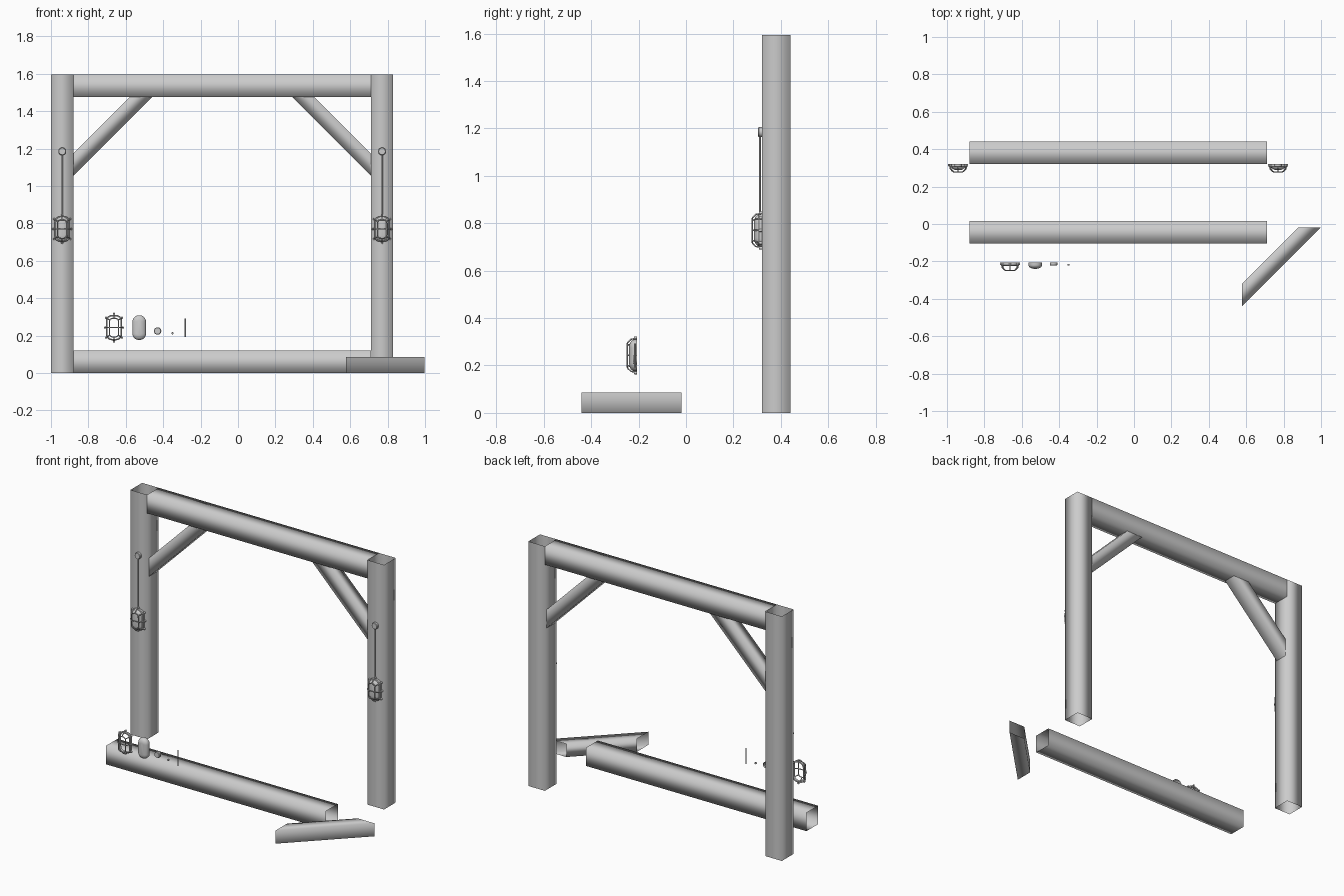
import bpy, bmesh
from math import sin, cos, pi
from mathutils import Vector

if "Cube" in bpy.data.objects:
    bpy.data.objects.remove(bpy.data.objects["Cube"])


def loft(name, loops, cap_end=False, closed=False, angle=None):
    """Skin a list of equal-length closed loops into one smooth mesh."""
    bm = bmesh.new()
    rings = [[bm.verts.new(p) for p in loop] for loop in loops]
    pairs = list(zip(rings, rings[1:]))
    if closed:
        pairs.append((rings[-1], rings[0]))
    for a, b in pairs:
        n = len(a)
        for i in range(n):
            j = (i + 1) % n
            bm.faces.new((a[i], a[j], b[j], b[i]))
    if cap_end:
        bm.faces.new(rings[-1])
    bmesh.ops.recalc_face_normals(bm, faces=bm.faces)
    # open shells: make the normals face away from the centre
    mid = sum((v.co for v in bm.verts), Vector()) / len(bm.verts)
    if not closed and sum((f.calc_center_median() - mid).dot(f.normal) * f.calc_area() for f in bm.faces) < 0:
        bmesh.ops.reverse_faces(bm, faces=bm.faces)
    me = bpy.data.meshes.new(name)
    bm.to_mesh(me)
    bm.free()
    ob = bpy.data.objects.new(name, me)
    bpy.context.collection.objects.link(ob)
    for p in me.polygons:
        p.use_smooth = True
    if angle:
        bpy.ops.object.select_all(action='DESELECT')
        ob.select_set(True)
        bpy.context.view_layer.objects.active = ob
        bpy.ops.object.shade_smooth_by_angle(angle=angle)
    return ob


def rod(name, paths, r, cyclic=(), caps=False):
    """Round wires along several polylines, as one mesh."""
    cu = bpy.data.curves.new(name, 'CURVE')
    cu.dimensions = '3D'
    cu.bevel_depth = r
    cu.bevel_resolution = 2
    cu.use_fill_caps = caps
    for k, pts in enumerate(paths):
        s = cu.splines.new('POLY')
        s.points.add(len(pts) - 1)
        for q, p in zip(s.points, pts):
            q.co = (*p, 1)
        s.use_cyclic_u = k in cyclic
    ob = bpy.data.objects.new(name, cu)
    bpy.context.collection.objects.link(ob)
    bpy.ops.object.select_all(action='DESELECT')
    ob.select_set(True)
    bpy.context.view_layer.objects.active = ob
    bpy.ops.object.convert(target='MESH')


def oval(c, w, h, y, rad, n=6):
    """Rounded rectangle in the xz plane; w and h are half sizes."""
    pts = []
    for q, (sx, sz) in enumerate(((1, 1), (-1, 1), (-1, -1), (1, -1))):
        for i in range(n + 1):
            a = (q + i / n) * pi / 2
            pts.append((c[0] + sx * (w - rad) + rad * cos(a), c[1] + y,
                        c[2] + sz * (h - rad) + rad * sin(a)))
    return pts


# timbers are open-ended square tubes
def upright(name, x):
    sq = [(x - .06, .32), (x + .06, .32), (x + .06, .44), (x - .06, .44)]
    loft(name, [[(a, b, z) for a, b in sq] for z in (0, 1.595)])


def beam(name, y, z):
    sq = [(y, z), (y + .12, z), (y + .12, z + .12), (y, z + .12)]
    loft(name, [[(x, a, b) for a, b in sq] for x in (-.88, .71)])


def brace(name, place):
    # u, v in the brace plane; t across its thickness
    ends = [((0, 0), (0, .12)), ((.42, .42), (.30, .42))]
    loft(name, [[place(*a, 0), place(*b, 0), place(*b, .085), place(*a, .085)] for a, b in ends])


def cage(name, c):
    # flange ring
    loft(name + "_flange", [oval(c, .043, .068, 0, .032), oval(c, .043, .068, -.013, .032),
                            oval(c, .040, .065, -.017, .030), oval(c, .035, .060, -.017, .026),
                            oval(c, .035, .060, 0, .026)], closed=True, angle=.6)
    # raised wire loop, struts and cross bar
    x, y, z = c
    paths = [oval(c, .025, .050, -.041, .018, 4)]
    feet = [(0, .070, 0, .050), (0, -.070, 0, -.050), (.045, 0, .025, 0), (-.045, 0, -.025, 0)]
    feet += [(sx * .040, sz * .050, sx * .023, sz * .040) for sx in (1, -1) for sz in (1, -1)]
    for a, b, d, e in feet:
        paths.append([(x + a, y - .010, z + b), (x + a * .95, y - .025, z + b * .97),
                      (x + (a + 2 * d) / 3, y - .037, z + (b + 2 * e) / 3), (x + d, y - .041, z + e)])
    paths.append([(x - .025, y - .041, z), (x + .025, y - .041, z)])
    rod(name + "_wires", paths, .003, cyclic=(0,), caps=True)
    # lugs around the rim
    for i, (a, b, _, _) in enumerate(feet):
        disc(f"{name}_lug_{i}", (x + a * 1.06, y, z + b * 1.06), .006, .012)


def disc(name, c, r, depth, n=16):
    ring = lambda rr, y: [(c[0] + rr * cos(2 * pi * i / n), c[1] + y, c[2] + rr * sin(2 * pi * i / n))
                          for i in range(n)]
    loft(name, [ring(r, 0), ring(r, -depth * .75), ring(r * .85, -depth)], cap_end=True, angle=.5)


def glass(name, c):
    # domed glass cover
    loops = [oval(c, .036, .066, 0, .034)]
    for k in range(7):
        a = k / 7 * pi / 2
        s = .034 * (1 - cos(a))
        loops.append(oval(c, .036 - s, .066 - s, -.012 - .021 * sin(a), .034 - s))
    loft(name, loops, cap_end=True, angle=.7)


# portal frame
upright("left_post", -.94)
upright("right_post", .77)
beam("top_beam", .32, 1.475)
brace("left_brace", lambda u, v, t: (-.88 + u, .3375 + t, 1.055 + v))
brace("right_brace", lambda u, v, t: (.71 - u, .3375 + t, 1.055 + v))

# loose timbers
beam("loose_beam", -.105, 0)
brace("loose_brace", lambda u, v, t: (.578 + u, -.44 + v, t))

# lamps on the posts, with cable and junction box
for side, x in (("left", -.94), ("right", .77)):
    c = (x, .32, .77)
    cage(side + "_lamp_cage", c)
    glass(side + "_lamp_glass", c)
    rod(side + "_cable", [[(x, .312, .835), (x, .312, 1.185)]], .004)
    disc(side + "_junction_box", (x, .32, 1.185), .021, .016)

# loose lamp parts
cage("loose_cage", (-.663, -.207, .243))
glass("loose_glass", (-.528, -.207, .243))
disc("loose_junction_box", (-.43, -.207, .225), .020, .016)
disc("loose_screw", (-.35, -.213, .213), .006, .010, 12)
rod("loose_cable", [[(-.282, -.215, .192), (-.282, -.215, .292)]], .004)
